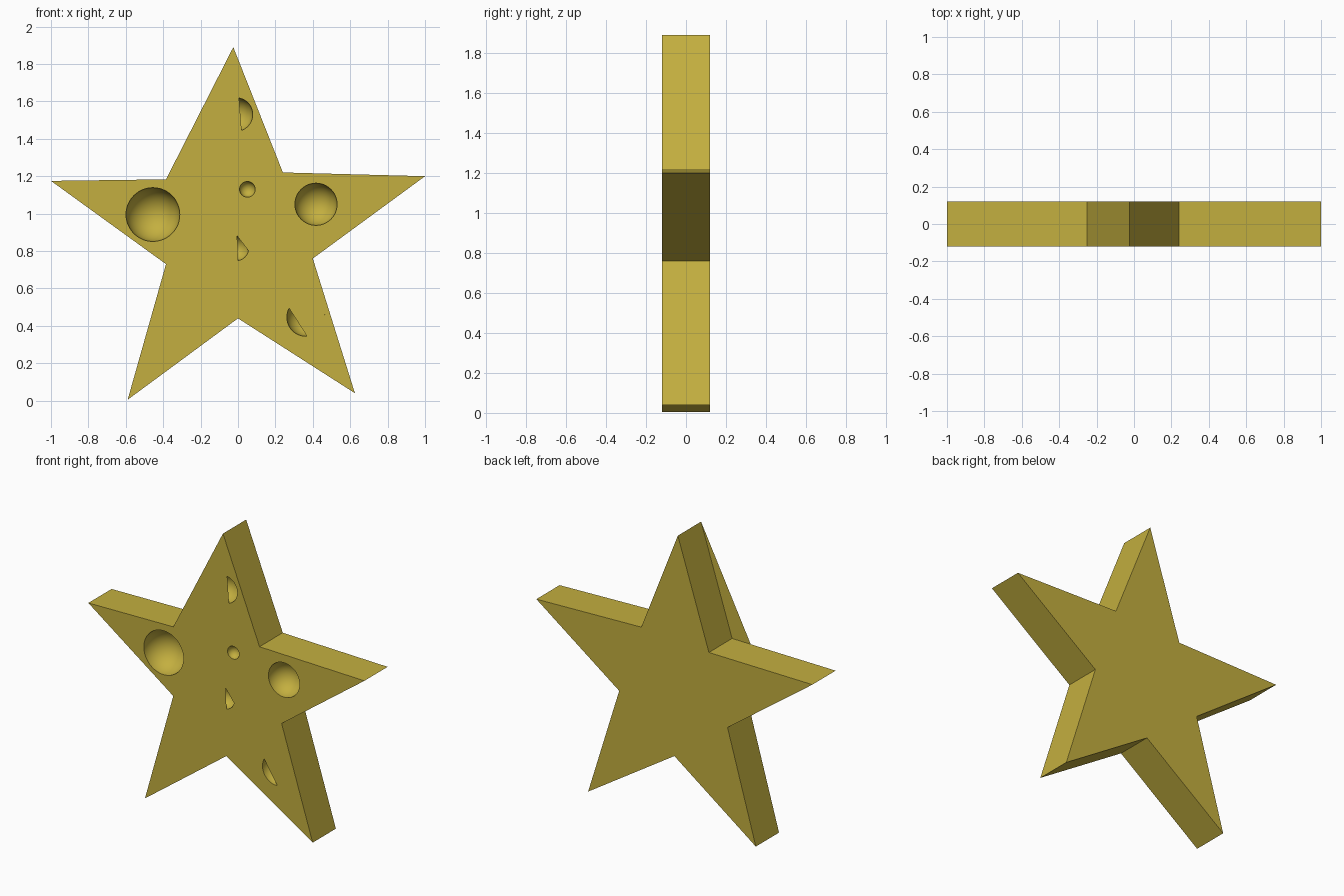
import bpy, bmesh, math
from mathutils import Matrix

if "Cube" in bpy.data.objects:
    bpy.data.objects.remove(bpy.data.objects["Cube"])

HALF = 0.12  # half thickness

mat = bpy.data.materials.new("cheese_yellow")
mat.diffuse_color = (0.55, 0.43, 0.05, 1)
mat.use_nodes = True
mat.node_tree.nodes["Principled BSDF"].inputs["Base Color"].default_value = mat.diffuse_color


def finish(name, bm):
    me = bpy.data.meshes.new(name)
    bm.to_mesh(me)
    bm.free()
    ob = bpy.data.objects.new(name, me)
    bpy.context.collection.objects.link(ob)
    me.materials.append(mat)
    return ob


def flat(name, pts):
    """Flat sheet in the front plane, facing -y (counter-clockwise x, z points)."""
    bm = bmesh.new()
    bm.faces.new([bm.verts.new((x, -HALF, z)) for x, z in pts])
    return finish(name, bm)


# Star slab
outline = [(-0.025, 1.89), (-0.25, 1.185), (-1, 1.175), (-0.385, 0.73), (-0.59, 0.005),
           (0, 0.44), (0.625, 0.04), (0.40, 0.76), (1, 1.20), (0.24, 1.22)]
bm = bmesh.new()
front = bm.faces.new([bm.verts.new((x, -HALF, z)) for x, z in outline])
ext = bmesh.ops.extrude_face_region(bm, geom=[front], use_keep_orig=True)
for v in ext["geom"]:
    if isinstance(v, bmesh.types.BMVert):
        v.co.y = HALF
bmesh.ops.recalc_face_normals(bm, faces=bm.faces)
star = finish("star", bm)

# Round dents in the front: x, z, radius
dents = [(-0.455, 0.995, 0.144), (0.417, 1.05, 0.113), (0.05, 1.13, 0.042),
         (-0.011, 1.53, 0.09), (-0.01, 0.815, 0.067), (0.363, 0.446, 0.102)]
for x, z, r in dents:
    bm = bmesh.new()
    bmesh.ops.create_uvsphere(bm, u_segments=48, v_segments=25, radius=r)
    bm.transform(Matrix.Translation((x, -HALF, z)) @ Matrix.Rotation(math.pi / 2, 4, 'X'))
    for f in bm.faces:
        f.smooth = True
    cutter = finish("dent_cutter", bm)
    cutter.hide_render = True
    mod = star.modifiers.new("dent", 'BOOLEAN')
    mod.operation = 'DIFFERENCE'
    mod.solver = 'EXACT'
    mod.object = cutter
    bpy.context.view_layer.objects.active = star
    bpy.ops.object.modifier_apply(modifier=mod.name)
    bpy.data.objects.remove(cutter)

bpy.ops.object.select_all(action='DESELECT')
star.select_set(True)
bpy.ops.object.shade_smooth_by_angle(angle=math.radians(30))


def cover(name, dent, p, q):
    """Covers the dent from rim point p counter-clockwise to rim point q."""
    x, z, r = dent
    a = math.atan2(p[1] - z, p[0] - x)
    b = math.atan2(q[1] - z, q[0] - x)
    if b < a:
        b += 2 * math.pi
    flat(name, [(x + r * math.cos(a + (b - a) * i / 24),
                 z + r * math.sin(a + (b - a) * i / 24)) for i in range(25)])


# Flat pieces of the front that partly hide three dents
cover("upper_dent_cover", dents[3], (0.005, 1.617), (0.021, 1.44))
cover("middle_dent_cover_left", dents[4], (-0.005, 0.88), (0.0, 0.749))
cover("middle_dent_cover_right", dents[4], (0.053, 0.802), (-0.005, 0.88))
cover("lower_dent_cover", dents[5], (0.369, 0.345), (0.272, 0.495))

# Thin front flap beside the upper left notch
flat("notch_flap", [(-0.025, 1.89), (-0.385, 1.183), (-0.25, 1.185)])
